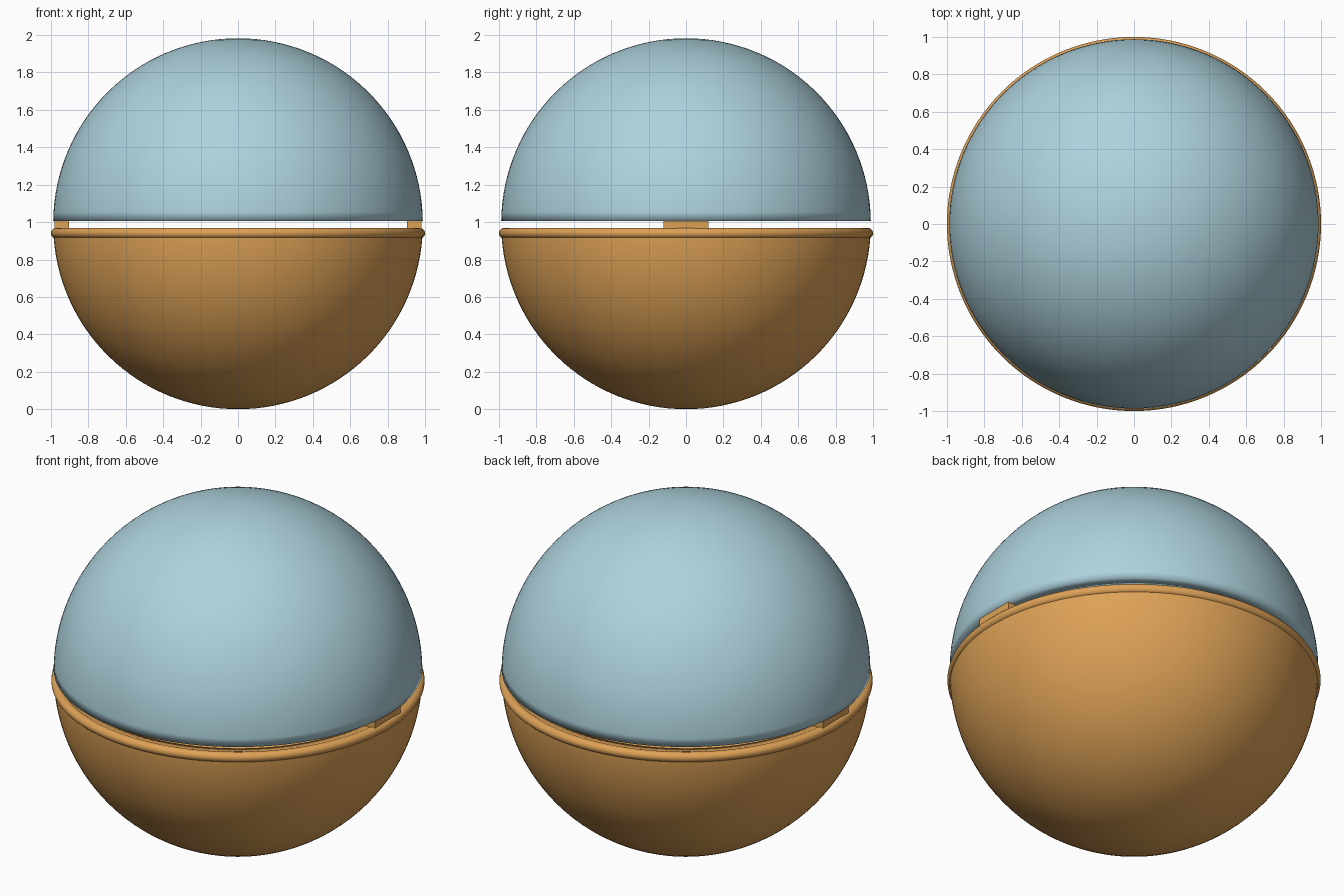
import bpy
import bmesh
import math

cube = bpy.data.objects.get("Cube")
if cube:
    bpy.data.objects.remove(cube, do_unlink=True)


def make_material(name, rgb):
    mat = bpy.data.materials.new(name)
    mat.use_nodes = True
    colour = (*rgb, 1.0)
    mat.diffuse_color = colour
    mat.node_tree.nodes["Principled BSDF"].inputs["Base Color"].default_value = colour
    return mat


pale_blue = make_material("pale_blue", (0.42, 0.64, 0.72))
warm_orange = make_material("warm_orange", (0.73, 0.36, 0.095))

RADIUS = 0.988
WALL = 0.08
SEGMENTS = 128
RINGS = 32


def add_object(name, bm, mat, smooth):
    bmesh.ops.recalc_face_normals(bm, faces=bm.faces)
    for face in bm.faces:
        face.smooth = smooth
    mesh = bpy.data.meshes.new(name)
    bm.to_mesh(mesh)
    bm.free()
    mesh.materials.append(mat)
    obj = bpy.data.objects.new(name, mesh)
    bpy.context.collection.objects.link(obj)
    return obj


def spin_profile(name, points, mat, closed=False):
    """Revolve (radius, height) points round the z axis."""
    bm = bmesh.new()
    verts = [bm.verts.new((r, 0, z)) for r, z in points]
    pairs = list(zip(verts, verts[1:]))
    if closed:
        pairs.append((verts[-1], verts[0]))
    edges = [bm.edges.new(p) for p in pairs]
    bmesh.ops.spin(bm, geom=verts + edges, cent=(0, 0, 0), axis=(0, 0, 1),
                   angle=math.tau, steps=SEGMENTS, use_duplicate=False)
    bmesh.ops.remove_doubles(bm, verts=bm.verts, dist=0.0001)
    return add_object(name, bm, mat, True)


def half_shell(name, centre_z, rim_z, side, mat):
    """Hollow half ball with a flat rim; side is 1 for upper, -1 for lower."""
    def arc(radius):
        start = math.asin(side * (rim_z - centre_z) / radius)
        angles = [start + (math.pi / 2 - start) * i / RINGS for i in range(RINGS + 1)]
        return [(radius * math.cos(a), centre_z + side * radius * math.sin(a))
                for a in angles]
    return spin_profile(name, arc(RADIUS)[::-1] + arc(RADIUS - WALL), mat)


# Two halves of the ball, with a narrow gap between them
half_shell("upper_shell", 0.995, 1.007, 1, pale_blue)
half_shell("lower_shell", RADIUS, 0.962, -1, warm_orange)

# Rounded band round the lower rim
band = [(0.972 + 0.028 * math.cos(math.tau * i / 24),
         0.941 + 0.028 * math.sin(math.tau * i / 24)) for i in range(24)]
spin_profile("rim_band", band, warm_orange, closed=True)

# Blocks bridging the gap on either side
for name, side in (("left_block", 1), ("right_block", -1)):
    bm = bmesh.new()
    bmesh.ops.create_cube(bm, size=1)
    bmesh.ops.scale(bm, vec=(0.076, 0.24, 0.08), verts=bm.verts)
    bmesh.ops.translate(bm, vec=(side * 0.942, 0, 0.97), verts=bm.verts)
    add_object(name, bm, warm_orange, False)
